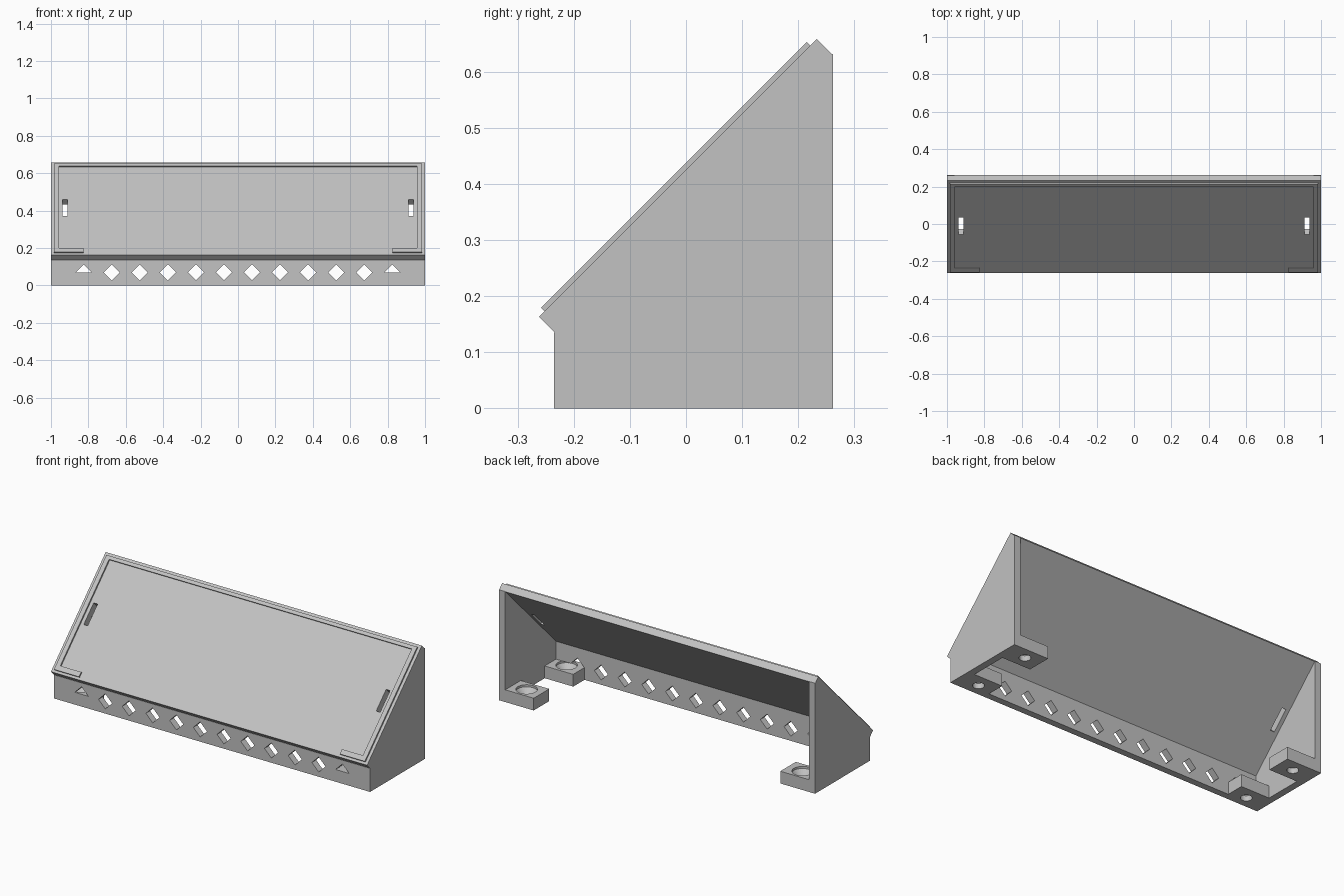
import bpy
import bmesh
import math
from mathutils import Matrix, Vector

if "Cube" in bpy.data.objects:
    bpy.data.objects.remove(bpy.data.objects["Cube"])

grey = bpy.data.materials.new("plain grey")
grey.diffuse_color = (0.54, 0.54, 0.54, 1)
grey.use_nodes = True
grey.node_tree.nodes["Principled BSDF"].inputs["Base Color"].default_value = grey.diffuse_color

# Frame of the sloped face: (x, distance up the slope, height above it)
Q = math.sqrt(0.5)
SLOPE = Matrix(((1, 0, 0, 0), (0, Q, -Q, -0.262), (0, Q, Q, 0.163), (0, 0, 0, 1)))
# Frames for profiles drawn in (y, z) pushed along x, and in (x, z) pushed along y
SIDE = Matrix(((0, 0, 1, 0), (1, 0, 0, 0), (0, 1, 0, 0), (0, 0, 0, 1)))
FRONT = Matrix(((1, 0, 0, 0), (0, 0, 1, 0), (0, 1, 0, 0), (0, 0, 0, 1)))


def finish(name, bm):
    bmesh.ops.recalc_face_normals(bm, faces=bm.faces)
    mesh = bpy.data.meshes.new(name)
    bm.to_mesh(mesh)
    bm.free()
    mesh.materials.append(grey)
    ob = bpy.data.objects.new(name, mesh)
    bpy.context.collection.objects.link(ob)
    return ob


def prism(name, outline, lo, hi, frame=Matrix.Identity(4)):
    """Extrude a flat outline from lo to hi along the third axis of the frame."""
    bm = bmesh.new()
    rings = [[bm.verts.new(frame @ Vector((a, b, c))) for a, b in outline] for c in (lo, hi)]
    bm.faces.new(rings[0])
    bm.faces.new(rings[1])
    n = len(outline)
    for i in range(n):
        j = (i + 1) % n
        bm.faces.new((rings[0][i], rings[0][j], rings[1][j], rings[1][i]))
    return finish(name, bm)


def rect(a0, a1, b0, b1):
    return [(a0, b0), (a1, b0), (a1, b1), (a0, b1)]


def lathe(name, profile, x, y, n=32):
    """Closed turned solid from (radius, z) steps."""
    bm = bmesh.new()
    rings = [[bm.verts.new((x + r * math.cos(math.tau * i / n),
                            y + r * math.sin(math.tau * i / n), z)) for i in range(n)]
             for r, z in profile]
    bm.faces.new(rings[0])
    bm.faces.new(rings[-1])
    for low, high in zip(rings, rings[1:]):
        for i in range(n):
            j = (i + 1) % n
            bm.faces.new((low[i], low[j], high[j], high[i]))
    return finish(name, bm)


def cut(ob, cutters):
    bpy.context.view_layer.objects.active = ob
    for c in cutters:
        mod = ob.modifiers.new("cut", 'BOOLEAN')
        mod.operation = 'DIFFERENCE'
        mod.solver = 'EXACT'
        mod.object = c
        bpy.ops.object.modifier_apply(modifier=mod.name)


# Sloped panel with a slot near each end
T = 0.0394
panel = prism("sloped_panel", rect(-1, 1, 0, 0.70), -T, 0, SLOPE)
slots = [prism("slot_cutter", rect(s * 0.925 - 0.0125, s * 0.925 + 0.0125, 0.293, 0.42),
               -0.1, 0.1, SLOPE) for s in (-1, 1)]
cut(panel, slots)

# Raised rim, open along the bottom apart from the corner tabs
half = [(0.825, 0.042), (0.825, 0.014), (0.983, 0.014), (0.983, 0.684)]
inner = [(0.957, 0.665), (0.957, 0.042)]
outline = half + [(-x, s) for x, s in reversed(half)]
outline += [(-x, s) for x, s in reversed(inner)] + inner
prism("raised_rim", outline, 0, 0.0092, SLOPE)

# Side walls under the panel
for s, side in ((-1, "left"), (1, "right")):
    prism(side + "_side_wall", [(-0.235, 0), (0.262, 0), (0.262, 0.632), (-0.235, 0.135)],
          min(s, s * 0.96), max(s, s * 0.96), SIDE)

# Front wall
wall = prism("front_wall", [(-0.235, 0), (-0.197, 0), (-0.197, 0.173), (-0.235, 0.135)],
             -0.96, 0.96, SIDE)

# Diamond vents; the end ones stop at the top of the feet
FOOT = 0.07
vents = []
for i in range(12):
    x = -0.825 + 0.15 * i
    shape = [(x - 0.043, FOOT), (x + 0.043, FOOT), (x, FOOT + 0.043)]
    if 0 < i < 11:
        shape.insert(1, (x, FOOT - 0.043))
    vents.append(prism("vent_cutter", shape, -0.3, -0.15, FRONT))
cut(wall, vents)

# Four corner feet with countersunk screw holes
screws = []
for s, side in ((-1, "left"), (1, "right")):
    for end, y0, y1, hole_y in (("front", -0.197, -0.095, -0.168), ("back", 0.122, 0.262, 0.193)):
        foot = prism(f"{side}_{end}_foot",
                     rect(min(s * 0.78, s * 0.96), max(s * 0.78, s * 0.96), y0, y1), 0, FOOT)
        screw = lathe("screw_cutter", [(0.03, -0.01), (0.03, 0.03), (0.056, 0.058), (0.056, 0.0702)],
                      s * 0.873, hole_y)
        cut(foot, [screw])
        if end == "front":
            cut(wall, [screw])
        screws.append(screw)

# Remove the cutting helpers
for c in slots + vents + screws:
    bpy.data.objects.remove(c, do_unlink=True)
